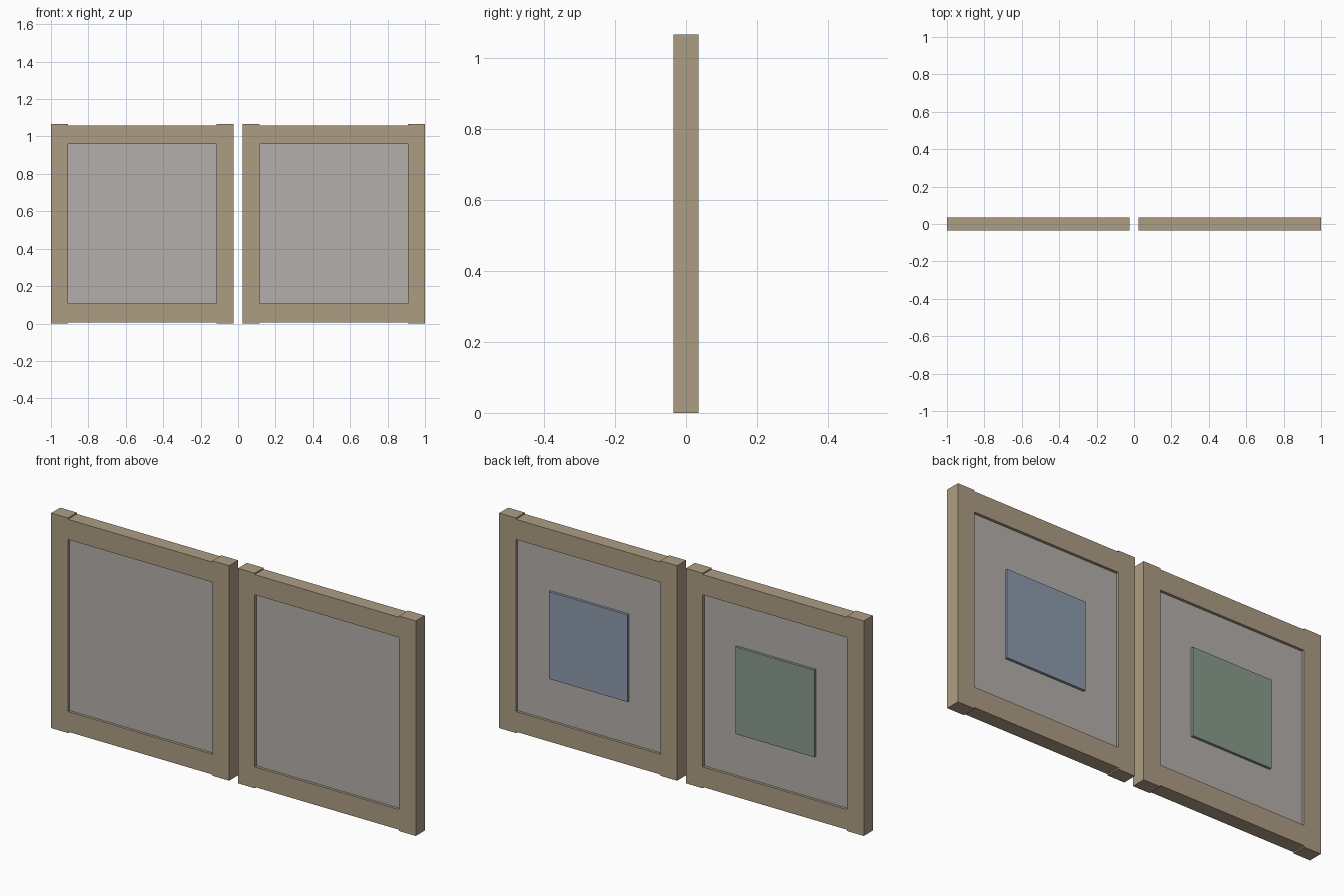
import bpy
import bmesh

if "Cube" in bpy.data.objects:
    bpy.data.objects.remove(bpy.data.objects["Cube"])

H = 1.066            # overall height
D = 0.0353           # half depth of the frame
GAP = 0.024          # half gap between the two leaves
STILE = 0.092        # stile width
STEP = 0.0065        # rails stop short of the stile ends
RAIL = 0.1           # rail height
PANEL = 0.022        # half thickness of the infill panel


def material(name, r, g, b):
    m = bpy.data.materials.new(name)
    m.diffuse_color = (r, g, b, 1)
    m.use_nodes = True
    m.node_tree.nodes["Principled BSDF"].inputs["Base Color"].default_value = m.diffuse_color
    return m


wood = material("wood", 0.42, 0.34, 0.23)
grey = material("panel_grey", 0.45, 0.43, 0.41)
blue = material("blue", 0.27, 0.33, 0.42)
green = material("green", 0.25, 0.33, 0.27)


def box(name, x, y, z, mat):
    """Box spanning the given (min, max) ranges."""
    bm = bmesh.new()
    bmesh.ops.create_cube(bm, size=1)
    for v in bm.verts:
        v.co = [r[0] if c < 0 else r[1] for c, r in zip(v.co, (x, y, z))]
    me = bpy.data.meshes.new(name)
    bm.to_mesh(me)
    bm.free()
    me.materials.append(mat)
    ob = bpy.data.objects.new(name, me)
    bpy.context.collection.objects.link(ob)
    return ob


for side, s, tint in (("left", -1, green), ("right", 1, blue)):
    def span(a, b):
        return tuple(sorted((s * a, s * b)))

    inner = span(GAP + STILE, 1 - STILE)
    depth = (-D, D)
    z0, z1 = STEP + RAIL, H - STEP - RAIL

    # Full-height stiles
    box(side + "_outer_stile", span(1 - STILE, 1), depth, (0, H), wood)
    box(side + "_inner_stile", span(GAP, GAP + STILE), depth, (0, H), wood)
    # Rails between the stiles
    box(side + "_bottom_rail", inner, depth, (STEP, z0), wood)
    box(side + "_top_rail", inner, depth, (z1, H - STEP), wood)
    # Recessed infill panel
    box(side + "_panel", inner, (-PANEL, PANEL), (z0, z1), grey)
    # Square plate on the back of the panel
    cx, cz, h = (1 + GAP) / 2, H / 2, 0.216
    box(side + "_back_plate", span(cx - h, cx + h), (PANEL, 0.0345),
        (cz - h, cz + h), tint)
